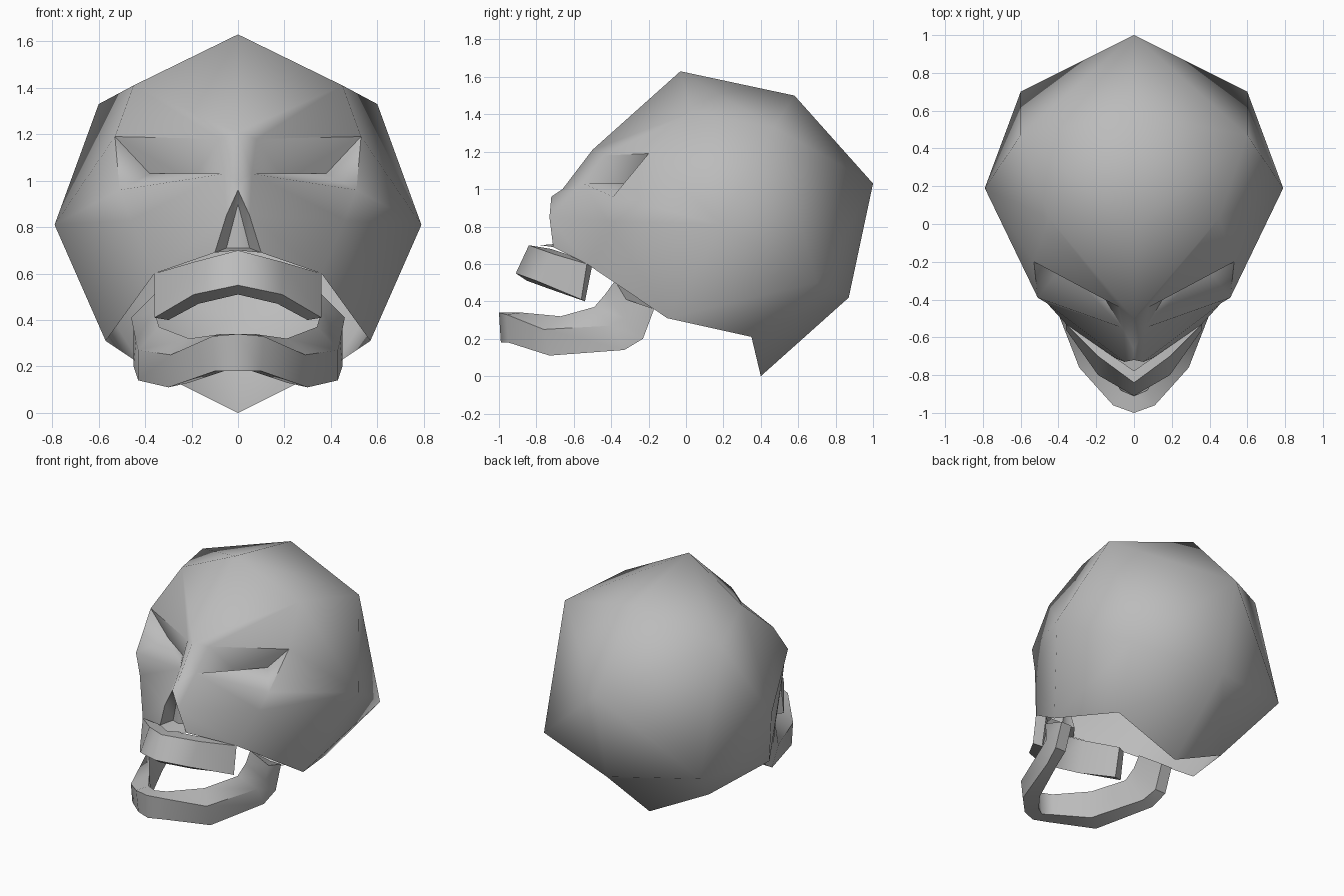
import bpy
import bmesh
from math import radians

if "Cube" in bpy.data.objects:
    bpy.data.objects.remove(bpy.data.objects["Cube"])

# One plain bone colour
bone = bpy.data.materials.new("bone_grey")
bone.use_nodes = True
colour = (0.5, 0.5, 0.5, 1)
bone.diffuse_color = colour
bone.node_tree.nodes["Principled BSDF"].inputs["Base Color"].default_value = colour


def mirrored_part(name, corners, faces, angle):
    """Build the left half from named corners, then mirror it across x."""
    bm = bmesh.new()
    verts = {key: bm.verts.new(co) for key, co in corners.items()}
    for face in faces:
        bm.faces.new([verts[key] for key in face])
    bmesh.ops.recalc_face_normals(bm, faces=bm.faces)
    mesh = bpy.data.meshes.new(name)
    bm.to_mesh(mesh)
    bm.free()
    mesh.materials.append(bone)
    obj = bpy.data.objects.new(name, mesh)
    bpy.context.collection.objects.link(obj)
    bpy.ops.object.select_all(action="DESELECT")
    bpy.context.view_layer.objects.active = obj
    obj.select_set(True)
    bpy.ops.object.shade_smooth_by_angle(angle=radians(angle))
    mirror = obj.modifiers.new("mirror", "MIRROR")
    mirror.use_clip = True
    mirror.merge_threshold = 0.002
    return obj


def lofted_part(name, sections, angle):
    """Join four-cornered sections into a bar, closed at its outer end."""
    corners = {(s, c): co for s, sec in enumerate(sections) for c, co in enumerate(sec)}
    faces = []
    for s in range(len(sections) - 1):
        for c in range(4):
            d = (c + 1) % 4
            faces.append([(s, c), (s, d), (s + 1, d), (s + 1, c)])
    faces.append([(len(sections) - 1, c) for c in range(4)])
    return mirrored_part(name, corners, faces, angle)


# Skull shell: midline, side and face corners
skull = {
    "crown": (0, -0.03, 1.63),
    "crown_back": (0, 0.58, 1.5),
    "back": (0, 1, 1.03),
    "nape": (0, 0.87, 0.42),
    "nape_tip": (0, 0.4, 0),
    "brow": (0, -0.5, 1.21),
    "bridge": (0, -0.66, 1),
    "temple": (0.45, 0.03, 1.41),
    "upper_side": (0.6, 0.47, 1.33),
    "side": (0.79, 0.19, 0.81),
    "lower_side": (0.6, 0.7, 0.5),
    "base_back": (0.42, 0.35, 0.21),
    "base_front": (0.57, -0.1, 0.31),
    "eye_top_out": (0.53, -0.2, 1.19),
    "eye_top_in": (0.08, -0.44, 1.18),
    "eye_low_in": (0.06, -0.55, 1.03),
    "eye_low_out": (0.51, -0.39, 0.96),
    "socket_out": (0.38, -0.22, 1.03),
    "socket_in": (0.2, -0.32, 1),
    "cheek": (0.46, -0.42, 0.83),
    "jaw_root": (0.36, -0.53, 0.6),
    "nose_top": (0, -0.72, 0.96),
    "nose_rim": (0.05, -0.73, 0.85),
    "nose_low": (0.1, -0.71, 0.69),
    "nose_deep": (0, -0.66, 0.9),
    "nose_floor": (0.05, -0.64, 0.71),
    "nose_floor_mid": (0, -0.66, 0.71),
    "lip": (0, -0.78, 0.7),
}
skull_faces = [
    # Cranium
    "crown temple upper_side crown_back",
    "crown_back upper_side back",
    "upper_side lower_side back",
    "back lower_side nape",
    "temple side upper_side",
    "upper_side side lower_side",
    "lower_side side base_front base_back",
    "nape lower_side base_back nape_tip",
    # Temple and cheek
    "temple eye_top_out side",
    "eye_top_out eye_low_out side",
    "eye_low_out cheek side",
    "cheek jaw_root base_front side",
    # Face
    "crown brow temple",
    "temple brow eye_top_in eye_top_out",
    "brow bridge eye_low_in eye_top_in",
    "bridge nose_top eye_low_in",
    "nose_top nose_rim eye_low_in",
    "eye_low_in nose_rim cheek eye_low_out",
    "nose_rim nose_low jaw_root cheek",
    # Eye socket
    "eye_top_out eye_top_in socket_in socket_out",
    "eye_top_in eye_low_in socket_in",
    "eye_low_in eye_low_out socket_out socket_in",
    "eye_low_out eye_top_out socket_out",
    # Nose cavity
    "nose_top nose_deep nose_rim",
    "nose_rim nose_deep nose_floor nose_low",
    "nose_deep nose_floor_mid nose_floor",
    "nose_floor_mid lip nose_low nose_floor",
]
mirrored_part("skull", skull, [face.split() for face in skull_faces], 58)

# Upper teeth: outer top, outer bottom, inner bottom, inner top
lofted_part("upper_teeth", [
    [(0, -0.84, 0.7), (0, -0.91, 0.55), (0, -0.85, 0.51), (0, -0.72, 0.68)],
    [(0.19, -0.7, 0.65), (0.19, -0.8, 0.51), (0.17, -0.74, 0.47), (0.14, -0.66, 0.66)],
    [(0.36, -0.53, 0.6), (0.36, -0.56, 0.41), (0.3, -0.54, 0.4), (0.3, -0.5, 0.6)],
], 35)

# Lower jaw, from the chin round to the raised rear end
lofted_part("lower_jaw", [
    [(0, -1, 0.34), (0, -0.99, 0.18), (0, -0.9, 0.18), (0, -0.91, 0.34)],
    [(0.11, -0.96, 0.33), (0.1, -0.95, 0.18), (0.06, -0.86, 0.18), (0.07, -0.88, 0.34)],
    [(0.29, -0.76, 0.25), (0.3, -0.73, 0.11), (0.21, -0.67, 0.13), (0.21, -0.67, 0.32)],
    [(0.43, -0.4, 0.27), (0.43, -0.33, 0.14), (0.35, -0.33, 0.16), (0.34, -0.49, 0.37)],
    [(0.44, -0.33, 0.31), (0.45, -0.23, 0.2), (0.37, -0.23, 0.2), (0.36, -0.43, 0.44)],
    [(0.46, -0.32, 0.41), (0.45, -0.17, 0.36), (0.37, -0.17, 0.36), (0.36, -0.38, 0.51)],
], 40)
